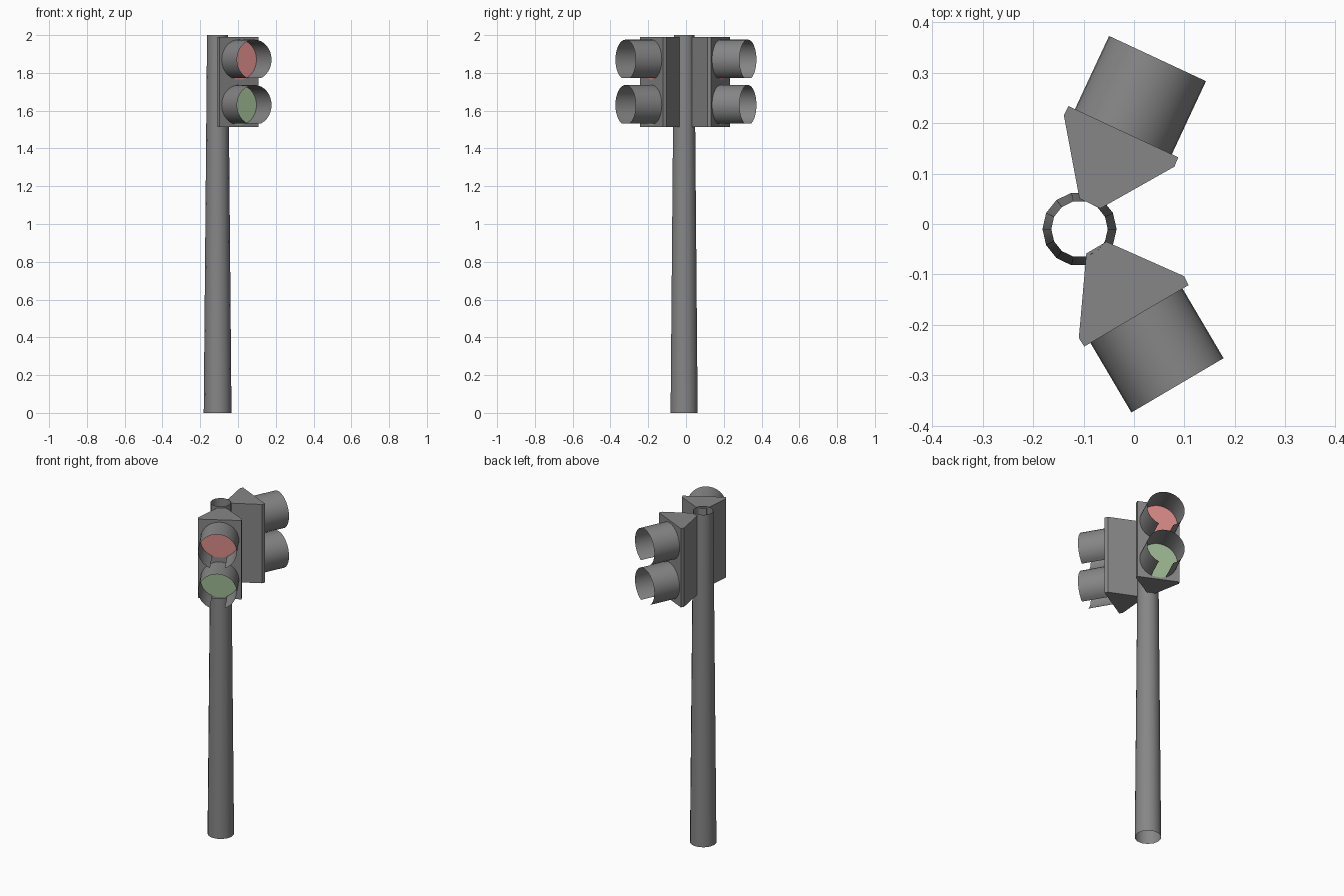
import bpy, math
from math import sin, cos, pi, radians

if "Cube" in bpy.data.objects:
    bpy.data.objects.remove(bpy.data.objects["Cube"])


def material(name, rgb):
    m = bpy.data.materials.new(name)
    m.diffuse_color = (*rgb, 1)
    m.use_nodes = True
    m.node_tree.nodes["Principled BSDF"].inputs["Base Color"].default_value = m.diffuse_color
    return m


GREY = material("grey metal", (0.24, 0.24, 0.245))
RED = material("red lens", (0.68, 0.25, 0.24))
GREEN = material("green lens", (0.33, 0.47, 0.28))


def make(name, verts, faces, mat, loc=(0, 0, 0), rot=0, smooth=False):
    me = bpy.data.meshes.new(name)
    me.from_pydata(verts, [], faces)
    me.materials.append(mat)
    ob = bpy.data.objects.new(name, me)
    ob.location = loc
    ob.rotation_euler = (0, 0, rot)
    bpy.context.collection.objects.link(ob)
    if smooth:
        bpy.ops.object.select_all(action='DESELECT')
        bpy.context.view_layer.objects.active = ob
        ob.select_set(True)
        bpy.ops.object.shade_smooth_by_angle(angle=radians(40))
    return ob


# Tapered pole: hollow tube open at both ends
N = 14
pole = [(r * cos(2 * pi * i / N), r * sin(2 * pi * i / N), z)
        for r, z in ((0.0735, 0), (0.056, 2.0)) for i in range(N)]
make("pole", pole, [(i, (i + 1) % N, N + (i + 1) % N, N + i) for i in range(N)],
     GREY, (-0.108, -0.01, 0), 0, True)

Z0, Z1 = 1.514, 1.99          # housing bottom and top
R, LENGTH = 0.106, 0.16       # hood radius and length
GAP, SEG = radians(22.5), 28  # slot under each hood (half angle)


def signal_head(label, x, y, angle):
    """One two-lamp head; local +x is the facing direction."""
    loc = (x, y, 0)
    # Housing: wedge-shaped plan pulled up
    plan = [(0, -0.12), (0, 0.12), (-0.02, 0.121), (-0.157, 0.023),
            (-0.157, -0.023), (-0.02, -0.121)]
    n = len(plan)
    verts = [(px, py, z) for z in (Z0, Z1) for px, py in plan]
    faces = [(i, (i + 1) % n, n + (i + 1) % n, n + i) for i in range(n)]
    faces += [tuple(range(n))[::-1], tuple(range(n, 2 * n))]
    make(label + "_housing", verts, faces, GREY, loc, angle)

    for part, zc, mat in (("upper", 1.87, RED), ("lower", 1.63, GREEN)):
        # Hood: thin open cylinder, slotted at the bottom
        angs = [-pi / 2 + GAP + (2 * pi - 2 * GAP) * i / SEG for i in range(SEG + 1)]
        verts = [(d, R * cos(a), zc + R * sin(a)) for d in (0, LENGTH) for a in angs]
        faces = [(i, SEG + 1 + i, SEG + 2 + i, i + 1) for i in range(SEG)]
        make(f"{label}_{part}_hood", verts, faces, GREY, loc, angle, True)
        # Lens: flat disc on the housing face
        disc = [(0.003, R * cos(2 * pi * i / 32), zc + R * sin(2 * pi * i / 32))
                for i in range(32)]
        make(f"{label}_{part}_lens", disc, [tuple(range(32))], mat, loc, angle)


signal_head("front", 0.005, -0.182, radians(-59.5))
signal_head("rear", -0.021, 0.183, radians(65))
